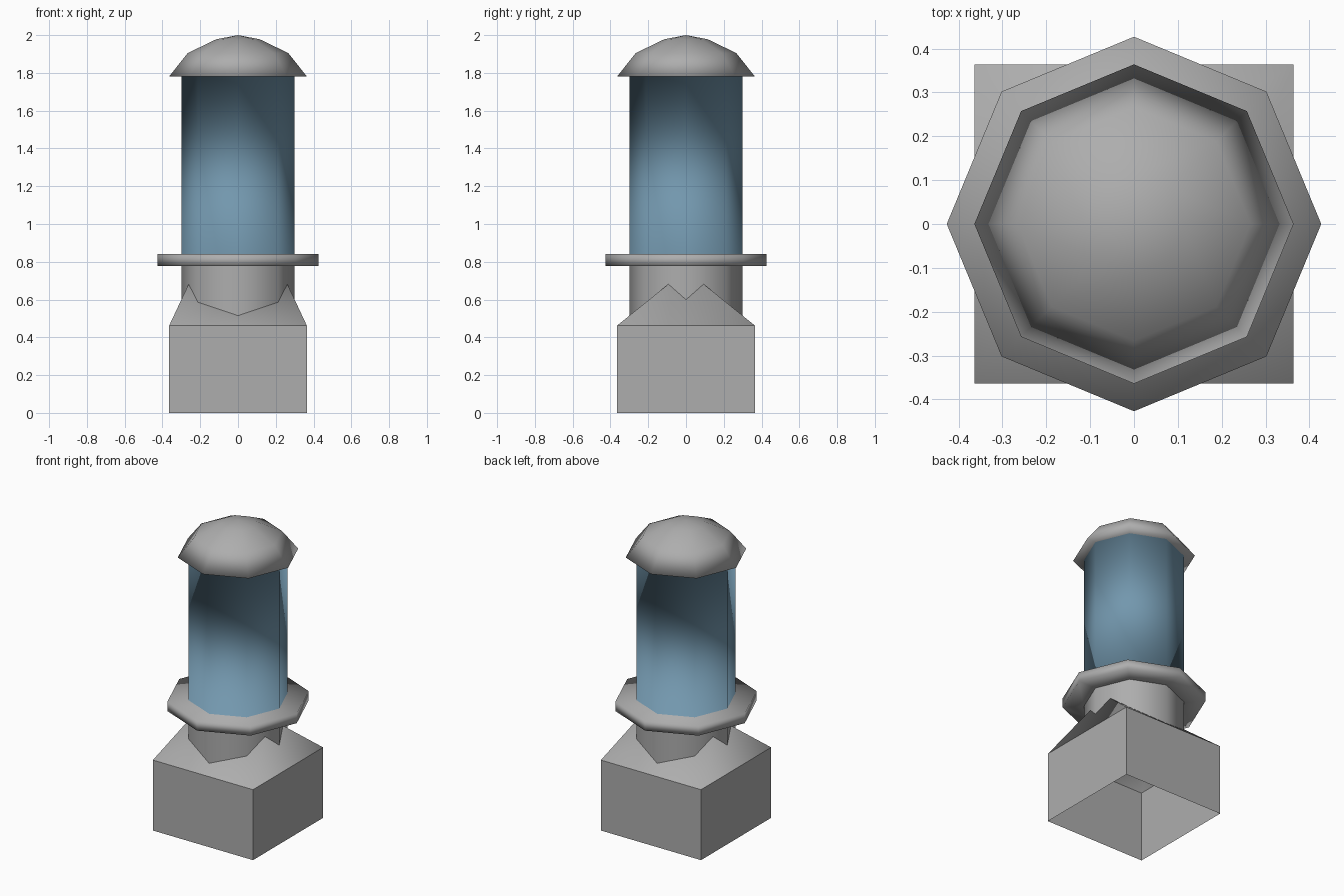
import bpy
from math import cos, sin, pi

if "Cube" in bpy.data.objects:
    bpy.data.objects.remove(bpy.data.objects["Cube"])

SIDES = 8


def paint(name, rgb):
    mat = bpy.data.materials.new(name)
    mat.diffuse_color = (*rgb, 1)
    mat.use_nodes = True
    mat.node_tree.nodes["Principled BSDF"].inputs["Base Color"].default_value = mat.diffuse_color
    return mat


grey = paint("grey_paint", (0.42, 0.42, 0.42))
blue = paint("blue_paint", (0.17, 0.31, 0.42))


def make(name, verts, faces, smooth=True):
    me = bpy.data.meshes.new(name)
    me.from_pydata(verts, [], faces)
    me.polygons.foreach_set("use_smooth", [smooth] * len(me.polygons))
    me.materials.append(grey)
    ob = bpy.data.objects.new(name, me)
    bpy.context.collection.objects.link(ob)
    return ob


def lathe(name, profile, tip=None):
    """Octagonal turned part: profile of (radius, z) from bottom to top."""
    verts = [(r * cos(2 * pi * i / SIDES), r * sin(2 * pi * i / SIDES), z)
             for r, z in profile for i in range(SIDES)]
    faces = []
    for k in range(len(profile) - 1):
        a, b = k * SIDES, (k + 1) * SIDES
        for i in range(SIDES):
            j = (i + 1) % SIDES
            faces.append((a + i, a + j, b + j, b + i))
    if tip is not None:
        last = len(verts) - SIDES
        verts.append((0, 0, tip))
        faces += [(last + i, last + (i + 1) % SIDES, len(verts) - 1)
                  for i in range(SIDES)]
    return make(name, verts, faces)


# square base, open underneath
h, eave = 0.364, 0.463
corners = [(-h, -h), (h, -h), (h, h), (-h, h)]
make("base_walls",
     [(x, y, z) for z in (0, eave) for x, y in corners],
     [(i, (i + 1) % 4, (i + 1) % 4 + 4, i + 4) for i in range(4)],
     smooth=False)

# hipped top of the base, its ridge hidden inside the post
make("base_roof",
     [(x, y, eave) for x, y in corners] + [(-0.226, 0, 0.757), (0.226, 0, 0.757)],
     [(0, 1, 5, 4), (1, 2, 5), (2, 3, 4, 5), (3, 0, 4)])

# socket below the collar
lathe("socket", [(0.3, 0.48), (0.3, 0.78)])

# collar, barrel and domed cap turned in one piece
post = lathe("post", [(0.3, 0.778), (0.427, 0.778), (0.427, 0.84), (0.3, 0.84),
                      (0.3, 1.782), (0.364, 1.782), (0.266, 1.905), (0.115, 1.978)],
             tip=2.0)

# blue barrel band
post.data.materials.append(blue)
for p in post.data.polygons:
    if 0.9 < p.center.z < 1.7:
        p.material_index = 1
